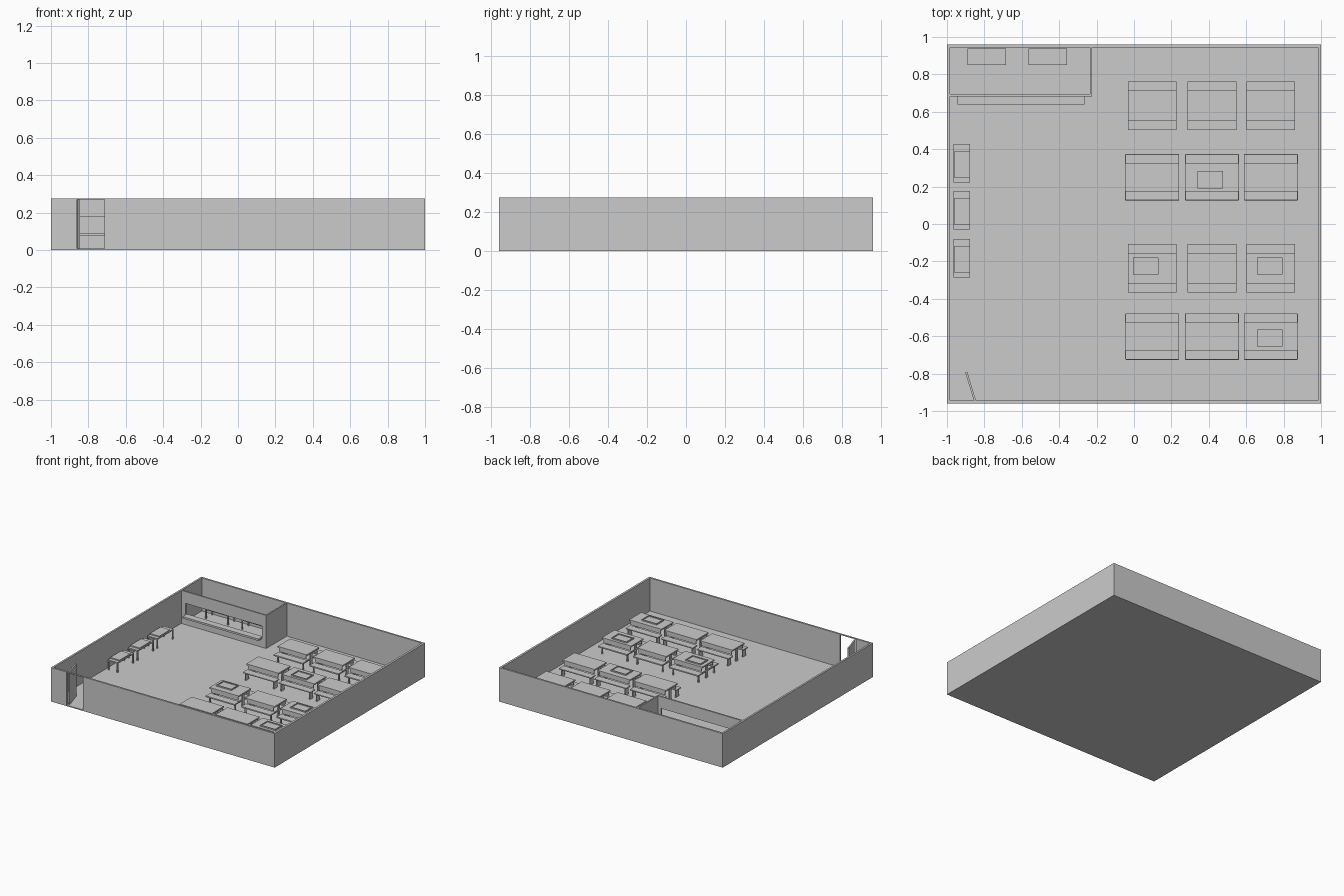
import bpy, bmesh, math

if "Cube" in bpy.data.objects:
    bpy.data.objects.remove(bpy.data.objects["Cube"])

H = 0.275  # wall height
F = 0.008  # floor level


def boxes(name, parts):
    """One object from boxes given as (x0, x1, y0, y1, z0, z1)."""
    bm = bmesh.new()
    for x0, x1, y0, y1, z0, z1 in parts:
        vs = bmesh.ops.create_cube(bm, size=1)["verts"]
        for v in vs:
            v.co.x = (x0 + x1) / 2 + v.co.x * (x1 - x0)
            v.co.y = (y0 + y1) / 2 + v.co.y * (y1 - y0)
            v.co.z = (z0 + z1) / 2 + v.co.z * (z1 - z0)
    me = bpy.data.meshes.new(name)
    bm.to_mesh(me)
    bm.free()
    ob = bpy.data.objects.new(name, me)
    bpy.context.collection.objects.link(ob)
    return ob


# Room shell, with the doorway at the left of the front wall
boxes("floor", [(-1, 1, -0.96, 0.96, 0, F)])
boxes("left_wall", [(-1, -0.985, -0.96, 0.96, F, H)])
boxes("right_wall", [(0.983, 1, -0.96, 0.96, F, H)])
boxes("back_wall", [(-0.985, 0.983, 0.945, 0.96, F, H)])
boxes("front_wall", [(-0.985, -0.86, -0.96, -0.945, F, H),
                     (-0.715, 0.983, -0.96, -0.945, F, H),
                     (-0.86, -0.715, -0.96, -0.945, 0.27, H)])

# Door leaf standing ajar
door = boxes("door", [(0, 0.16, 0, 0.011, F, 0.27)])
door.location = (-0.845, -0.943, 0)
door.rotation_euler.z = math.radians(107)

# Kitchen partition with serving hatch
boxes("kitchen_front", [(-0.985, -0.945, 0.682, 0.695, F, H),
                        (-0.263, -0.225, 0.682, 0.695, F, H),
                        (-0.945, -0.263, 0.682, 0.695, F, 0.08),
                        (-0.945, -0.263, 0.682, 0.695, 0.18, H)])
boxes("kitchen_side", [(-0.236, -0.225, 0.695, 0.945, F, H)])
boxes("serving_shelf", [(-0.945, -0.265, 0.64, 0.695, 0.075, 0.09)])


def side_table(name, cx, cy, rotate, box_on_top):
    """Small table on four legs, optionally with a raised tray."""
    a, b, t = 0.103, 0.044, 0.009
    parts = [(-a, a, -b, b, 0.08, 0.09)]
    for sx in (-1, 1):
        for sy in (-1, 1):
            lx, ly = sx * (a - t / 2), sy * (b - t / 2)
            parts.append((lx - t / 2, lx + t / 2, ly - t / 2, ly + t / 2, F, 0.08))
    if box_on_top:
        parts.append((-0.075, 0.063, -b + 0.002, b - 0.002, 0.09, 0.099))
    ob = boxes(name, parts)
    ob.location = (cx, cy, 0)
    ob.rotation_euler.z = math.pi / 2 if rotate else 0


for i, y in enumerate((0.324, 0.073, -0.183)):
    side_table(f"tray_table_{i}", -0.92, y, True, True)
for i, x in enumerate((-0.787, -0.462)):
    side_table(f"kitchen_table_{i}", x, 0.895, False, False)


def dining_set(name, cx, cy, hw, top, outer, solid):
    """Long table with a bench on either side."""
    tab = [(-hw, hw, -top, top, 0.116, 0.127)]
    bench = []
    for s in (-1, 1):
        y0, y1 = sorted((s * (outer - 0.06), s * outer))
        bench.append((-hw, hw, y0, y1, 0.068, 0.078))
        ya, yb = sorted((s * (top - 0.012), s * (top - 0.006)))
        tab.append((-hw + 0.01, hw - 0.01, ya, yb, 0.085, 0.116))
    for s in (-1, 1):
        x0, x1 = sorted((s * (hw - 0.012), s * (hw - 0.022)))
        tab += [(x0, x1, -0.012, 0.012, F, 0.116)]
        if not solid:  # slim frame: crossbar and bench posts
            tab.append((x0, x1, -outer + 0.02, outer - 0.02, 0.058, 0.068))
        for t in (-1, 1):
            w = 0.022 if solid else 0.005
            yc = t * (outer - 0.03)
            bench.append((x0, x1, yc - w, yc + w, F, 0.068))
    for part, ps in (("table", tab), ("benches", bench)):
        ob = boxes(f"{name}_{part}", ps)
        ob.location = (cx, cy, 0)
        if part == "benches" and solid:
            bev = ob.modifiers.new("soft_edge", "BEVEL")
            bev.width, bev.segments = 0.004, 2


# Four rows of three, alternating the two designs
rows = [(0.633, False), (0.25, True), (-0.237, False), (-0.602, True)]
for r, (y, solid) in enumerate(rows):
    for c, x in enumerate((0.097, 0.417, 0.732)):
        if solid:
            dining_set(f"panel_set_{r}_{c}", x, y, 0.144, 0.077, 0.124, True)
        else:
            dining_set(f"frame_set_{r}_{c}", x, y, 0.13, 0.08, 0.13, False)

# Food trays left on tables: thin base with raised rim
for i, (x, y) in enumerate([(0.408, 0.237), (0.063, -0.225), (0.725, -0.225), (0.725, -0.61)]):
    w, d, z = 0.068, 0.046, 0.127
    tray = boxes(f"food_tray_{i}", [(-w, w, -d, d, z, z + 0.003),
                                    (-w, -w + 0.006, -d, d, z + 0.003, z + 0.01),
                                    (w - 0.006, w, -d, d, z + 0.003, z + 0.01),
                                    (-w + 0.006, w - 0.006, -d, -d + 0.006, z + 0.003, z + 0.01),
                                    (-w + 0.006, w - 0.006, d - 0.006, d, z + 0.003, z + 0.01)])
    tray.location = (x, y, 0)
